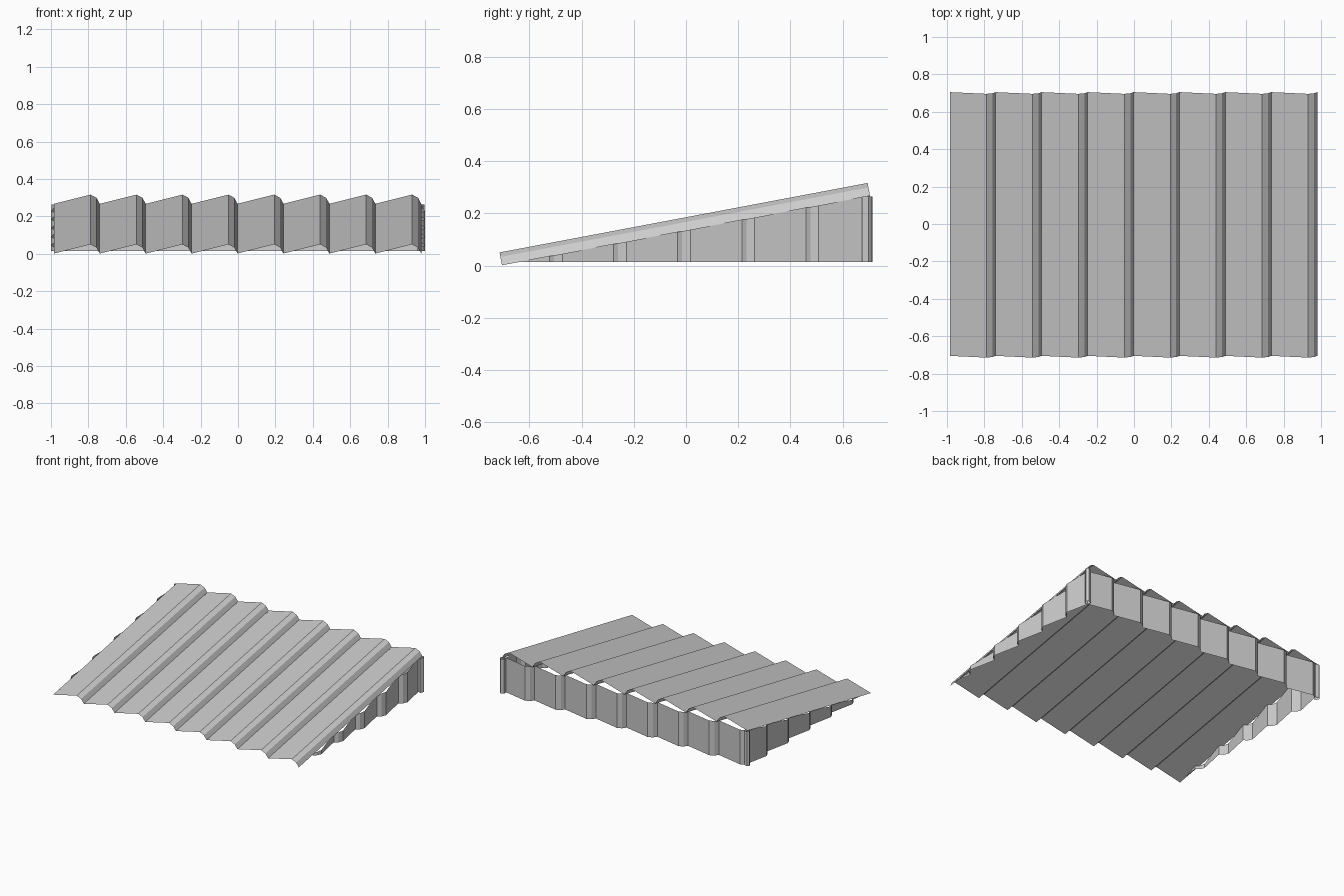
import bpy, math
from mathutils import Vector

if "Cube" in bpy.data.objects:
    bpy.data.objects.remove(bpy.data.objects["Cube"])

PITCH = 0.2456          # one corrugation
TILT = math.atan2(0.266, 1.41)


def profile(start, end, depth):
    # saw-tooth corrugation: long gentle face, then a short two-step drop
    pts, k = [], 0
    while True:
        for f, h in ((0, 0), (0.8, 1), (0.93, 0.65)):
            s = start + (k + f) * PITCH
            if s > end + 0.002:
                return pts
            pts.append((s, h * depth))
        k += 1


def strip(name, lower, upper, angle):
    # single-skin sheet between two matching edges
    n = len(lower)
    faces = [(i, i + 1, n + i + 1, n + i) for i in range(n - 1)]
    me = bpy.data.meshes.new(name)
    me.from_pydata([tuple(p) for p in lower + upper], [], faces)
    ob = bpy.data.objects.new(name, me)
    bpy.context.collection.objects.link(ob)
    bpy.ops.object.select_all(action='DESELECT')
    ob.select_set(True)
    bpy.context.view_layer.objects.active = ob
    bpy.ops.object.shade_smooth_by_angle(angle=math.radians(angle))
    return ob


def roof_z(y):
    return 0.001 + math.tan(TILT) * (y + 0.705)


# sloping corrugated roof, ends cut square to the slope
roof_pts = profile(-0.985, 0.985, 0.05)
up = Vector((0, -math.sin(TILT), math.cos(TILT)))
edges = []
for y in (-0.705, 0.705):
    edges.append([Vector((x, y, roof_z(y))) + up * h for x, h in roof_pts])
strip("roof_sheet", edges[0], edges[1], 12)

# back wall, short faces turned towards -x
base = 0.014
back = [(-s, 0.674 + h) for s, h in profile(-0.985, 0.985, 0.04)]
strip("back_wall", [Vector((x, y, base)) for x, y in back],
      [Vector((x, y, 0.264)) for x, y in back], 30)

# tapering side walls, short faces turned towards the front
side = [(-s, h) for s, h in profile(-0.705, 0.62, 0.04)] + [(-0.64, 0.02)]
for name, sx in (("right_wall", 1), ("left_wall", -1)):
    low = [Vector((sx * (0.96 + h), y, base)) for y, h in side]
    top = [Vector((sx * (0.96 + h), y, max(base + 0.001, roof_z(y)))) for y, h in side]
    strip(name, low, top, 30)

# small folded posts closing the back corners
for name, sx in (("right_corner", 1), ("left_corner", -1)):
    path = [(0.96, 0.705), (0.985, 0.713), (0.998, 0.7), (0.985, 0.674)]
    strip(name, [Vector((sx * x, y, base)) for x, y in path],
          [Vector((sx * x, y, 0.264)) for x, y in path], 30)
